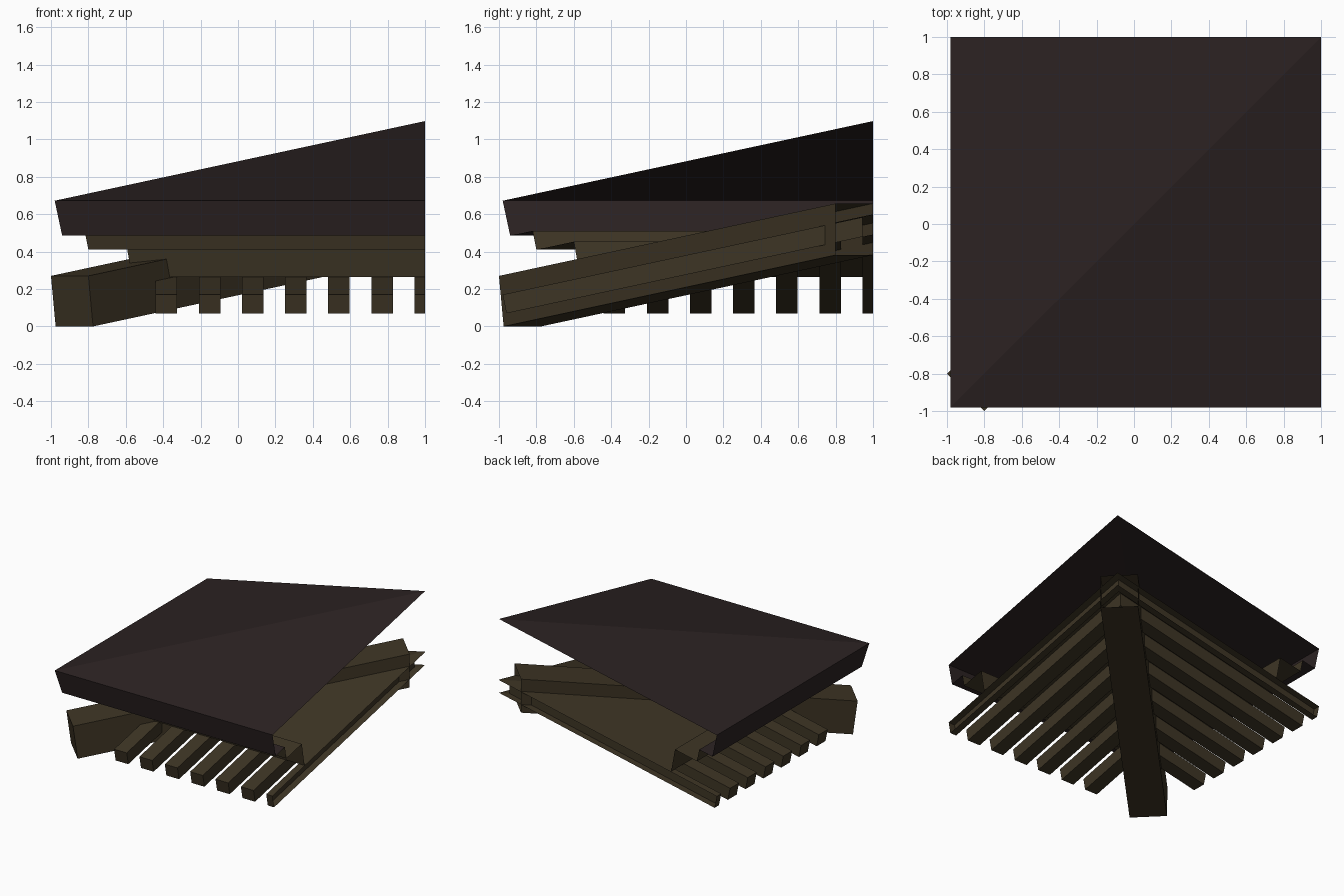
import bpy

if "Cube" in bpy.data.objects:
    bpy.data.objects.remove(bpy.data.objects["Cube"])

SLOPE = 0.215
END = 1.0          # the corner section is cut open at x = 1 and y = 1


def material(name, rgb):
    m = bpy.data.materials.new(name)
    m.diffuse_color = (*rgb, 1)
    m.use_nodes = True
    m.node_tree.nodes["Principled BSDF"].inputs["Base Color"].default_value = m.diffuse_color
    return m


ROOF = material("dark roof", (0.0245, 0.0160, 0.0160))
WOOD = material("brown timber", (0.0470, 0.0350, 0.0180))


def build(name, faces, mat, mirrored=True):
    """Make a mesh from polygons; optionally repeat it across the x = y diagonal."""
    polys = list(faces)
    if mirrored:
        polys += [[(y, x, z) for x, y, z in reversed(f)] for f in faces]
    verts, index = [], []
    for f in polys:
        index.append(list(range(len(verts), len(verts) + len(f))))
        verts += f
    me = bpy.data.meshes.new(name)
    me.from_pydata(verts, [], index)
    me.materials.append(mat)
    ob = bpy.data.objects.new(name, me)
    bpy.context.collection.objects.link(ob)
    return ob


def strip(a, b):
    """Eave strip between profile points (y, z), mitred on the diagonal."""
    (ya, za), (yb, zb) = a, b
    pts = [(ya, ya, za), (END, ya, za), (END, yb, zb), (yb, yb, zb)]
    return [p for i, p in enumerate(pts) if p not in pts[:i]]


def rise(p, y):
    """Follow the roof slope from profile point p to depth y."""
    return (y, p[1] + SLOPE * (y - p[0]))


# Stepped eave profile, from the roof edge down to the rafters
eave_top, eave_bottom = (-0.98, 0.672), (-0.94, 0.485)
mid_top = rise(eave_bottom, -0.82)
mid_bottom = (-0.80, 0.41)
low_top = rise(mid_bottom, -0.60)
low_bottom = (-0.565, 0.263)

# Roof planes and their fascia
build("roof_slopes", [strip(eave_top, rise(eave_top, END))], ROOF)
build("roof_fascia", [strip(eave_bottom, eave_top),
                      strip(mid_top, eave_bottom)], ROOF)

# Two stepped eave boards and the soffit above the rafters
build("upper_eave_board", [strip(mid_bottom, mid_top),
                           strip(low_top, mid_bottom)], WOOD)
build("lower_eave_board", [strip(low_bottom, low_top)], WOOD)
build("soffit", [strip(rise(low_bottom, END), low_bottom)], WOOD)

# Rafters running from the eave to the diagonal
top, bot, width = (-0.98, 0.17), (-0.96, 0.07), 0.115
rafters = []
for i in range(7):
    x0 = -0.44 + 0.2305 * i
    x1 = min(x0 + width, END)

    def at(x, p, y=None):
        return (x, *(p if y is None else rise(p, y)))

    rafters += [
        [at(x0, bot), at(x1, bot), at(x1, top), at(x0, top)],            # end
        [at(x0, top), at(x1, top), at(x1, top, x1), at(x0, top, x0)],    # top
        [at(x1, bot), at(x0, bot), at(x0, bot, x0), at(x1, bot, x1)],    # bottom
        [at(x0, bot), at(x0, top), at(x0, top, x0), at(x0, bot, x0)],    # left
    ]
    if x0 + width < END:
        rafters.append([at(x1, top), at(x1, bot), at(x1, bot, x1), at(x1, top, x1)])
build("rafters", rafters, WOOD)


# Hip beam along the diagonal, open at its inner end
def hip(t, z, side):
    return (t + 0.1 * side, t - 0.1 * side, z)


section = [(-0.9, 0.27), (0.9, 0.27 + SLOPE * 1.8),
           (0.9, SLOPE * 1.775), (-0.875, 0.0)]
right = [hip(t, z, 1) for t, z in section]
left = [hip(t, z, -1) for t, z in section]
build("hip_beam", [
    right[::-1], left,
    [left[0], right[0], right[1], left[1]],      # top
    [left[2], right[2], right[3], left[3]],      # bottom
    [left[3], right[3], right[0], left[0]],      # outer end
], WOOD, mirrored=False)
